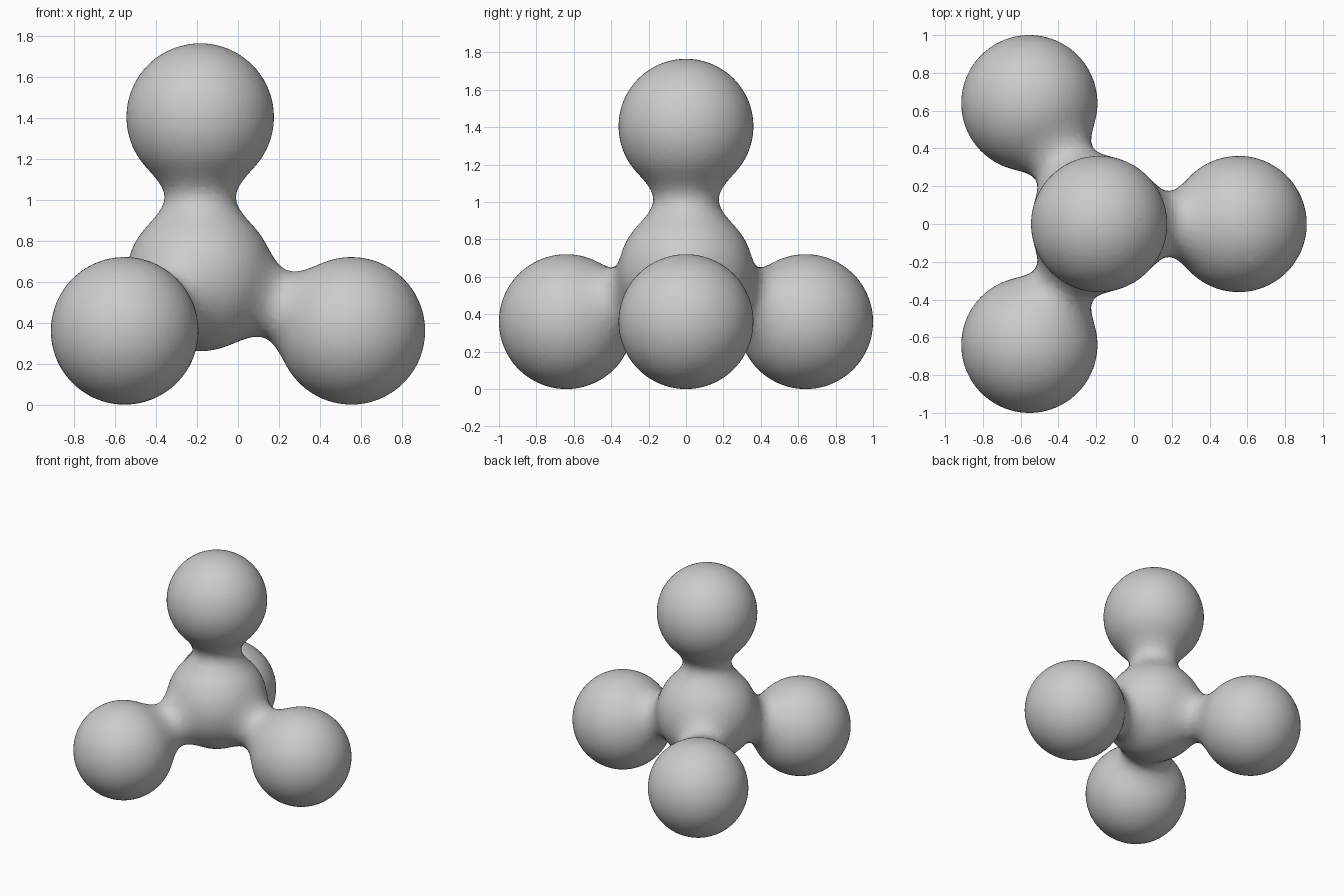
import bpy
import math
from mathutils import Vector

if "Cube" in bpy.data.objects:
    bpy.data.objects.remove(bpy.data.objects["Cube"])

R = 0.6268            # field radius of each blob (visible radius is about 0.36)
ARM = 1.25 * R        # distance from core to outer blobs
VISIBLE = 0.5749 * R

# Core and four tetrahedral blob centres
ring = ARM * math.sqrt(8) / 3
core = Vector((-ring / 4, 0, VISIBLE + ARM / 3))
centres = [core, core + Vector((0, 0, ARM))]
for i in range(3):
    a = math.tau * i / 3
    centres.append(core + Vector((ring * math.cos(a), ring * math.sin(a), -ARM / 3)))

# Blended blobs
blobs = bpy.data.metaballs.new("tetrahedral_blobs")
blobs.resolution = blobs.render_resolution = 0.025
blobs.threshold = 0.6
for c in centres:
    ball = blobs.elements.new(type='BALL')
    ball.co = c
    ball.radius = R
    ball.stiffness = 2.0

obj = bpy.data.objects.new("tetrahedral_blobs", blobs)
bpy.context.collection.objects.link(obj)
bpy.context.view_layer.update()

# Turn the blended surface into a smooth mesh
bpy.context.view_layer.objects.active = obj
obj.select_set(True)
bpy.ops.object.convert(target='MESH')
mesh_obj = bpy.context.view_layer.objects.active
mesh_obj.name = "tetrahedral_blobs"
mesh_obj.data.shade_smooth()
